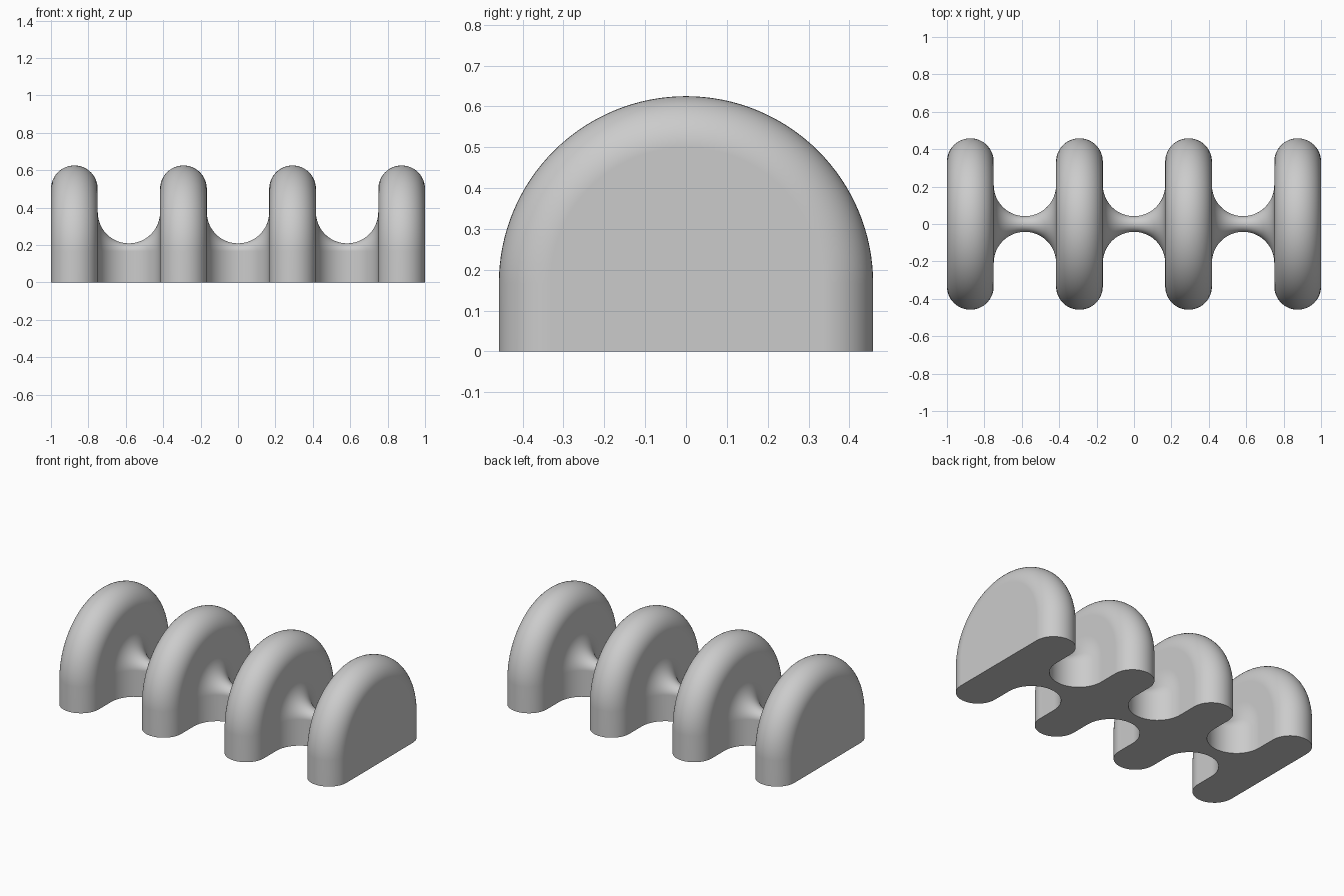
import bpy, bmesh
from math import sin, cos, pi

cube = bpy.data.objects.get("Cube")
if cube:
    bpy.data.objects.remove(cube, do_unlink=True)

grey = bpy.data.materials.new("plain_grey")
grey.use_nodes = True
colour = (0.6, 0.6, 0.6, 1)
grey.diffuse_color = colour
grey.node_tree.nodes["Principled BSDF"].inputs["Base Color"].default_value = colour

AXIS_Z = 1 / 6         # height of the centre of the half-round section
RIB_R = 1 / 8          # rounded rim of each rib, half its thickness
NECK_R = 1 / 6         # concave fillet between two ribs
RIM_CENTRE = 1 / 3     # radius where the rim rounding begins
NECK_CENTRE = 5 / 24   # radius where the neck fillet begins
PITCH = 2 * (RIB_R + NECK_R)
STEPS = 24
SIDES = 64


def half_round(cx, base, radius, direction):
    """Half circle in (x, radius), bulging out (+1) or in (-1)."""
    return [(cx - radius * cos(pi * i / STEPS),
             base + direction * radius * sin(pi * i / STEPS))
            for i in range(STEPS + 1)]


# Profile along the length: four ribs joined by three waisted necks
profile = []
for i in range(4):
    rib_x = (i - 1.5) * PITCH
    profile += half_round(rib_x, RIM_CENTRE, RIB_R, 1)
    if i < 3:
        profile += half_round(rib_x + PITCH / 2, NECK_CENTRE, NECK_R, -1)

# Loft arch-shaped sections, each a half circle on two straight legs
bm = bmesh.new()
sections = []
for x, r in profile:
    arch = [(-r * cos(pi * k / SIDES), AXIS_Z + r * sin(pi * k / SIDES))
            for k in range(SIDES + 1)]
    arch = [(-r, 0)] + arch + [(r, 0)]
    sections.append([bm.verts.new((x, y, z)) for y, z in arch])

for a, b in zip(sections, sections[1:]):
    for k in range(len(a) - 1):
        bm.faces.new((a[k], b[k], b[k + 1], a[k + 1]))

# Flat ends and flat underside
bm.faces.new(sections[0])
bm.faces.new(sections[-1][::-1])
bm.faces.new([s[0] for s in sections] + [s[-1] for s in reversed(sections)])
bmesh.ops.recalc_face_normals(bm, faces=bm.faces)

mesh = bpy.data.meshes.new("ribbed_body")
bm.to_mesh(mesh)
bm.free()
mesh.materials.append(grey)
body = bpy.data.objects.new("ribbed_body", mesh)
bpy.context.collection.objects.link(body)

# Smooth curves, sharp base edge, flat walls kept flat
bpy.ops.object.select_all(action="DESELECT")
body.select_set(True)
bpy.context.view_layer.objects.active = body
bpy.ops.object.shade_smooth_by_angle(angle=pi / 6)
normals = body.modifiers.new("flat_walls", "WEIGHTED_NORMAL")
normals.keep_sharp = True
